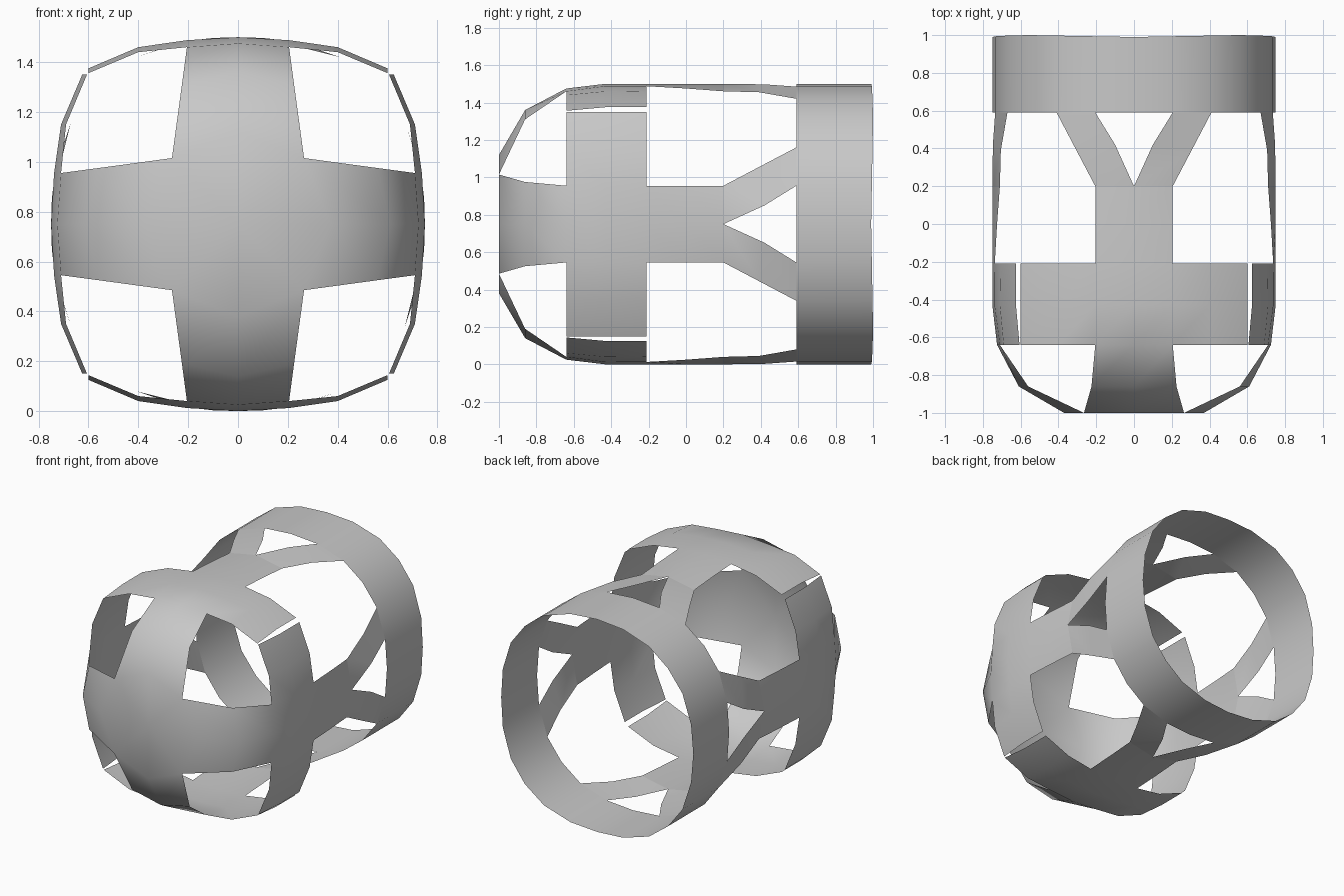
import bpy
import bmesh
from mathutils import Matrix, Vector

cube = bpy.data.objects.get("Cube")
if cube:
    bpy.data.objects.remove(cube, do_unlink=True)

AXIS_HEIGHT = 0.75
grey = bpy.data.materials.new("plain_grey")
grey.use_nodes = True
grey.diffuse_color = (0.58, 0.58, 0.58, 1)
grey.node_tree.nodes["Principled BSDF"].inputs["Base Color"].default_value = (0.58, 0.58, 0.58, 1)


def add_face(bm, points):
    bm.faces.new([bm.verts.new(p) for p in points])


def add_grid(bm, rows):
    """Skin neighbouring rows of points with faces that look outward."""
    for near, far in zip(rows, rows[1:]):
        for i in range(len(near) - 1):
            add_face(bm, (near[i], near[i + 1], far[i + 1], far[i]))


def mirrored(rows):
    """Mirror rows across the sector's middle, keeping faces outward."""
    return [[(-x, y, z) for x, y, z in reversed(row)] for row in rows]


def finish(name, bm):
    """Turn the top sector into four around the long axis and weld them."""
    sector = bm.verts[:] + bm.edges[:] + bm.faces[:]
    for turn in range(1, 4):
        copy = bmesh.ops.duplicate(bm, geom=sector)["geom"]
        verts = [v for v in copy if isinstance(v, bmesh.types.BMVert)]
        bmesh.ops.rotate(bm, verts=verts, cent=Vector(),
                         matrix=Matrix.Rotation(turn * 1.5707963, 3, 'Y'))
    bmesh.ops.remove_doubles(bm, verts=bm.verts[:], dist=0.002)
    bmesh.ops.translate(bm, verts=bm.verts[:], vec=(0, 0, AXIS_HEIGHT))
    for face in bm.faces:
        face.smooth = True
    mesh = bpy.data.meshes.new(name)
    bm.to_mesh(mesh)
    bm.free()
    mesh.materials.append(grey)
    bpy.context.collection.objects.link(bpy.data.objects.new(name, mesh))


# Domed cross with its long arms: y, half width, edge height, middle height
arm = [(-1, 0.265, 0.265, 0.37), (-0.86, 0.225, 0.56, 0.61),
       (-0.64, 0.205, 0.71, 0.725), (-0.43, 0.205, 0.738, 0.75),
       (-0.21, 0.205, 0.737, 0.75), (0, 0.205, 0.725, 0.75),
       (0.2, 0.205, 0.71, 0.75)]
bm = bmesh.new()
rows = [[(-w, y, e), (0, y, m), (w, y, e)] for y, w, e, m in arm]
add_grid(bm, rows)
for i in range(2):
    add_face(bm, ((0, -1, 0), rows[0][i + 1], rows[0][i]))

# Wide side panels, leaving a narrow slit at each corner
panel = [[(w, y, e), (0.4, y, shoulder), (0.6, y, corner)]
         for (y, w, e, m), shoulder, corner
         in zip(arm[2:5], (0.69, 0.71, 0.707), (0.606, 0.625, 0.625))]
add_grid(bm, panel)
add_grid(bm, mirrored(panel))
finish("front_cross_and_panels", bm)

# Forked struts that join the arms to the ring
fork = [[(0, 0.2, 0.75), (0.205, 0.2, 0.71)],
        [(0.1, 0.42, 0.747), (0.305, 0.39, 0.705)],
        [(0.205, 0.59, 0.735), (0.41, 0.59, 0.67)]]
bm = bmesh.new()
add_grid(bm, fork)
add_grid(bm, mirrored(fork))
finish("forked_struts", bm)

# Rear ring
half = [(0, 0.75), (0.205, 0.735), (0.41, 0.67), (0.558, 0.558)]
profile = [(-x, z) for x, z in reversed(half[1:])] + half
bm = bmesh.new()
add_grid(bm, [[(x, 0.59, z) for x, z in profile],
              [(x, 0.99 + 0.018 * abs(x), z) for x, z in profile]])
finish("rear_ring", bm)
